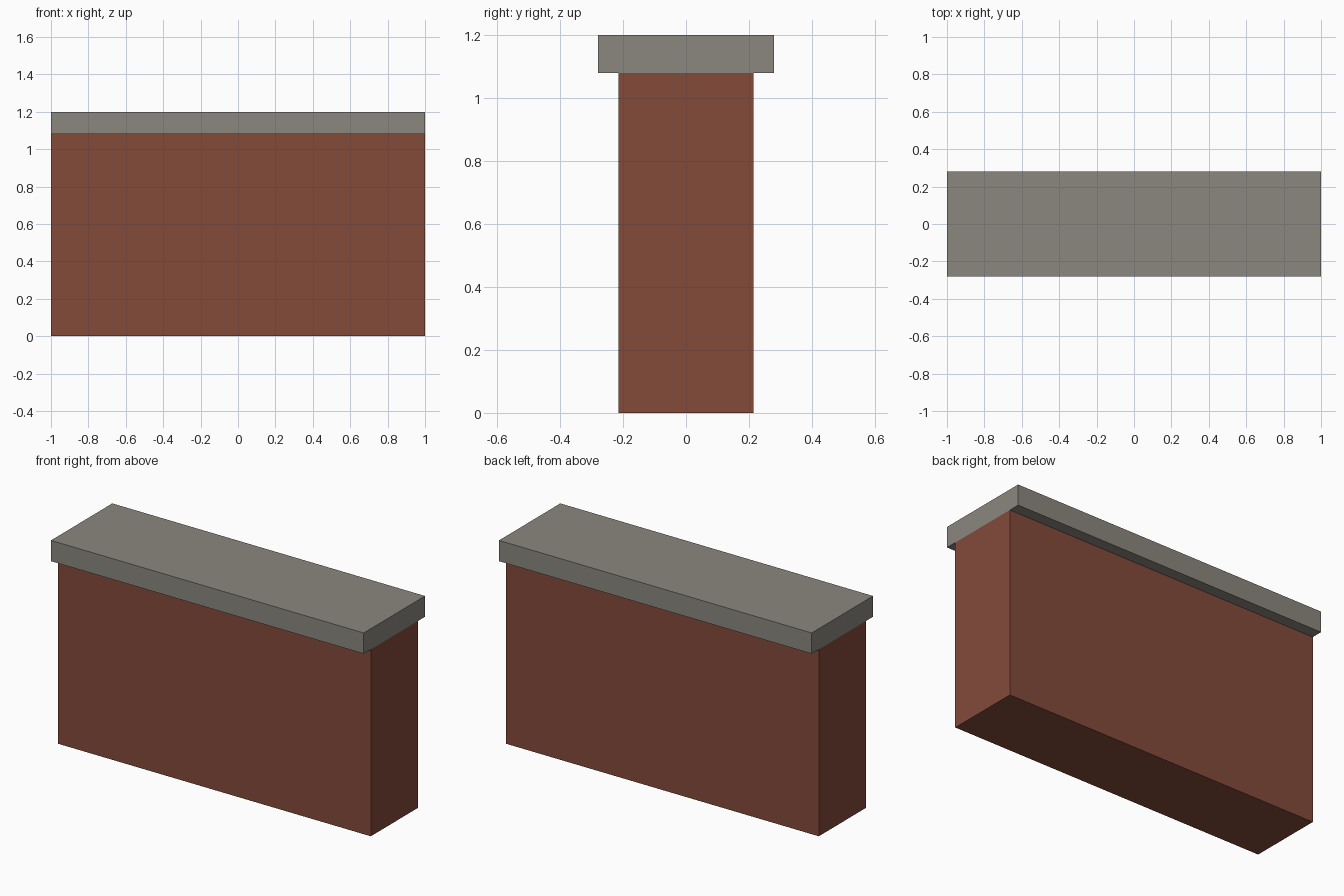
import bpy

cube = bpy.data.objects.get("Cube")
if cube:
    bpy.data.objects.remove(cube, do_unlink=True)


def make_material(name, color):
    mat = bpy.data.materials.new(name)
    mat.use_nodes = True
    mat.diffuse_color = (*color, 1)
    mat.node_tree.nodes["Principled BSDF"].inputs["Base Color"].default_value = (*color, 1)
    return mat


def box(name, length, depth, bottom, top, mat):
    bpy.ops.mesh.primitive_cube_add(size=1, location=(0, 0, (bottom + top) / 2))
    obj = bpy.context.object
    obj.name = name
    obj.scale = (length, depth, top - bottom)
    bpy.ops.object.transform_apply(location=False, rotation=False, scale=True)
    obj.data.materials.append(mat)
    return obj


brick = make_material("brick red", (0.227, 0.069, 0.042))
stone = make_material("stone grey", (0.258, 0.242, 0.209))

# Wall body and the overhanging coping on top, flush at both ends
box("wall_body", 2, 0.43, 0, 1.08, brick)
box("wall_coping", 2, 0.56, 1.08, 1.2, stone)
